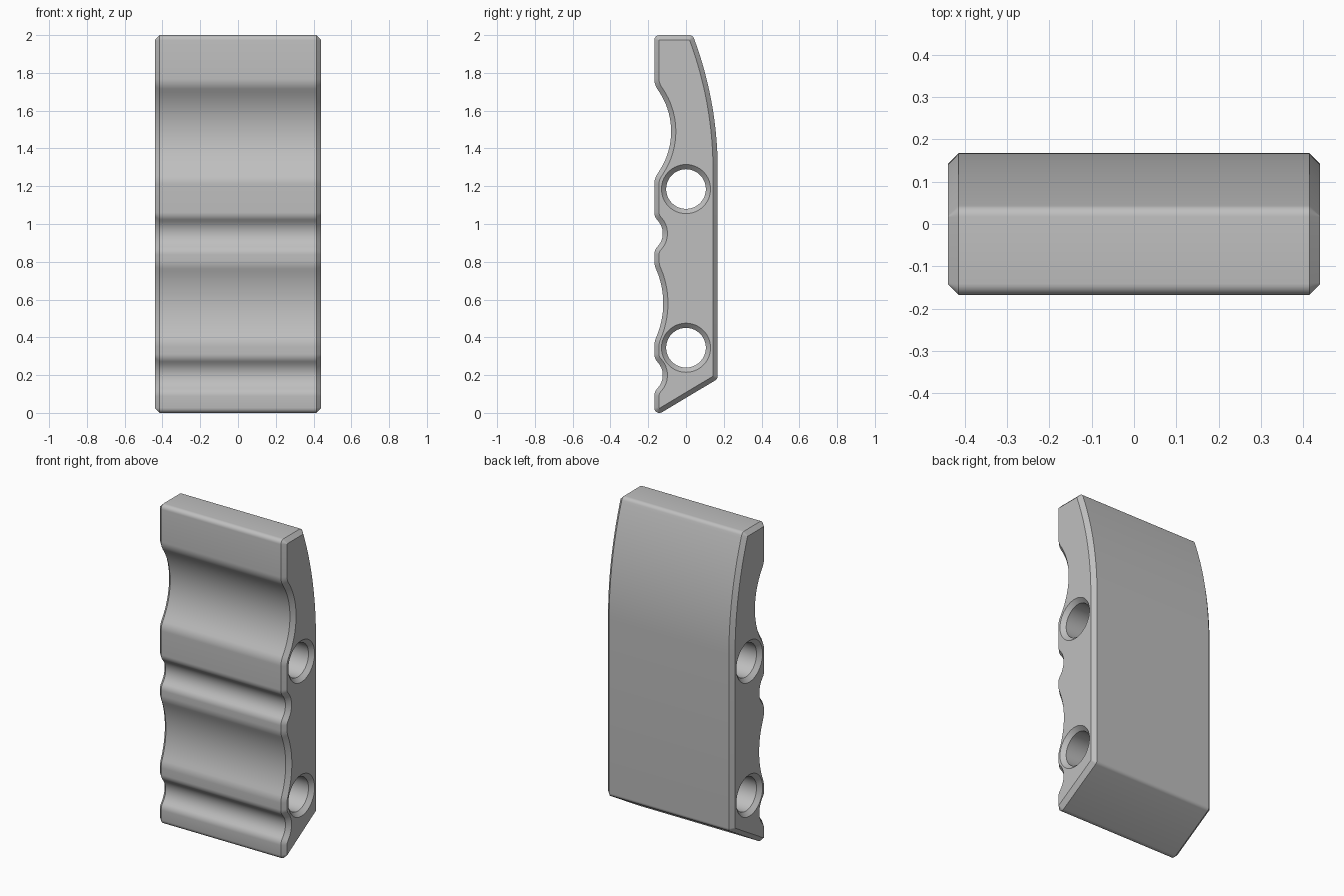
import bpy, bmesh, math
from mathutils import Vector

if "Cube" in bpy.data.objects:
    bpy.data.objects.remove(bpy.data.objects["Cube"])

HALF, BEVEL, DEPTH = 0.44, 0.025, 0.168

grey = bpy.data.materials.new("plain grey")
grey.use_nodes = True
grey.diffuse_color = (0.52, 0.52, 0.52, 1)
grey.node_tree.nodes["Principled BSDF"].inputs["Base Color"].default_value = grey.diffuse_color


def groove(z, half, angle, radius, edge):
    """Corners of one scooped groove in the front, from its upper lip down."""
    apex = -DEPTH + half * math.tan(math.radians(angle))
    return [(-DEPTH, z + half, edge), (apex, z, radius), (-DEPTH, z - half, edge)]


def rounded(corners):
    """Replace every (y, z, radius) corner by a tangent arc."""
    points = []
    for i, (y, z, radius) in enumerate(corners):
        p = Vector((y, z))
        a = (Vector(corners[i - 1][:2]) - p).normalized()
        b = (Vector(corners[(i + 1) % len(corners)][:2]) - p).normalized()
        half = math.acos(a.dot(b)) / 2
        axis = (a + b).normalized()
        centre = p + axis * (radius / math.sin(half))
        sweep = math.pi / 2 - half
        side = (a - axis * a.dot(axis)).normalized()
        steps = max(6, int(math.sqrt(radius) * 30))
        for k in range(steps + 1):
            t = sweep * (1 - 2 * k / steps)
            points.append(centre + (side * math.sin(t) - axis * math.cos(t)) * radius)
    return points


def inset(points, d):
    """Offset a counter-clockwise outline inwards."""
    result = []
    for i, p in enumerate(points):
        a = (p - points[i - 1]).normalized()
        b = (points[(i + 1) % len(points)] - p).normalized()
        left = Vector((-a.y, a.x))
        n = (left + Vector((-b.y, b.x))).normalized()
        result.append(p + n * (d / max(0.4, n.dot(left))))
    return result


def circle(z, r, count=64):
    return [Vector((r * math.cos(k * math.tau / count), z + r * math.sin(k * math.tau / count)))
            for k in range(count)]


def wall(bm, end, middle):
    """Bevelled wall running along x; returns the edges of its two end loops."""
    rings = [(-HALF, end), (BEVEL - HALF, middle), (HALF - BEVEL, middle), (HALF, end)]
    loops = [[bm.verts.new((x, p.x, p.y)) for p in line] for x, line in rings]
    for lo, hi in zip(loops, loops[1:]):
        for i in range(len(lo)):
            bm.faces.new((lo[i - 1], lo[i], hi[i], hi[i - 1]))
    return [[bm.edges.get((loop[i - 1], loop[i])) for i in range(len(loop))]
            for loop in (loops[0], loops[-1])]


# Side profile: sloped foot, bowed back, flat top, then the grooved front
corners = [(-DEPTH, -0.021, 0.027), (DEPTH, 0.18, 0.027),
           (DEPTH, 1.637, 2.0), (0.036, 2, 0.027), (-DEPTH, 2, 0.027)]
corners += groove(1.49, 0.25, 33, 0.38, 0.1)
corners += groove(0.95, 0.09, 40, 0.1, 0.06)
corners += groove(0.58, 0.205, 22, 0.45, 0.12)
corners += groove(0.2, 0.09, 40, 0.1, 0.06)
outline = rounded(corners)

# Outer wall and two cross holes with countersunk mouths
bm = bmesh.new()
rims = [wall(bm, inset(outline, BEVEL), outline)]
for z in (0.345, 1.185):
    rims.append(wall(bm, circle(z, 0.13), circle(z, 0.105)))

# Flat ends around the hole mouths
for side in (0, 1):
    edges = [e for rim in rims for e in rim[side]]
    bmesh.ops.triangle_fill(bm, edges=edges, use_beauty=True, use_dissolve=False,
                            normal=(2 * side - 1, 0, 0))
bmesh.ops.recalc_face_normals(bm, faces=bm.faces)

mesh = bpy.data.meshes.new("grooved_block")
bm.to_mesh(mesh)
bm.free()
mesh.materials.append(grey)
body = bpy.data.objects.new("grooved_block", mesh)
bpy.context.collection.objects.link(body)

# Smooth curved faces, crisp bevel edges
bpy.ops.object.select_all(action="DESELECT")
body.select_set(True)
bpy.context.view_layer.objects.active = body
bpy.ops.object.shade_smooth_by_angle(angle=math.radians(25))
